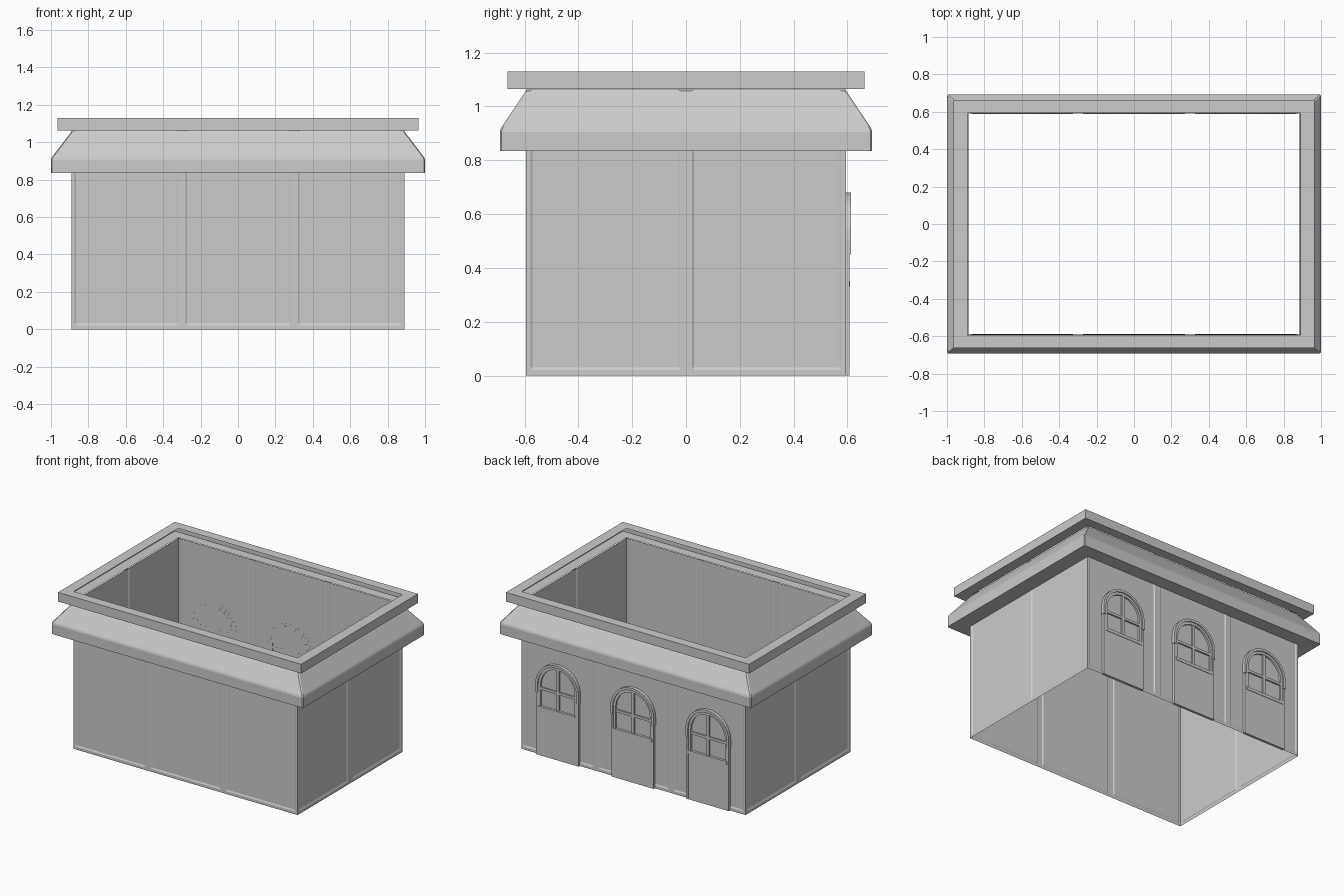
import bpy, bmesh, math

if "Cube" in bpy.data.objects:
    bpy.data.objects.remove(bpy.data.objects["Cube"])

HX, HY = 0.89, 0.594     # wall half sizes
RIM_Z, EAVE_Z = 1.063, 0.835


def finish(bm, name):
    bmesh.ops.remove_doubles(bm, verts=bm.verts, dist=1e-5)
    bmesh.ops.recalc_face_normals(bm, faces=bm.faces)
    me = bpy.data.meshes.new(name)
    bm.to_mesh(me)
    bm.free()
    ob = bpy.data.objects.new(name, me)
    bpy.context.collection.objects.link(ob)
    return ob


def bridge(bm, a, b, closed=True):
    n = len(a)
    for i in range(n if closed else n - 1):
        j = (i + 1) % n
        bm.faces.new((a[i], a[j], b[j], b[i]))


def ring_sweep(name, profile, chamfer):
    """Rectangular rings (half x, half y, z) with cut corners, joined in order."""
    bm = bmesh.new()
    loops = []
    for hx, hy, z in profile:
        c = chamfer
        pts = [(hx, hy - c), (hx - c, hy), (c - hx, hy), (-hx, hy - c),
               (-hx, c - hy), (c - hx, -hy), (hx - c, -hy), (hx, c - hy)]
        loops.append([bm.verts.new((x, y, z)) for x, y in pts])
    for a, b in zip(loops, loops[1:]):
        bridge(bm, a, b)
    return finish(bm, name)


def panel_wall(name, half, dist, panels, angle):
    """Thin wall sheet with shallow sunk panels, turned about z into place."""
    bm = bmesh.new()
    step, depth = 0.008, 0.005
    cols = [(-half, 0)]
    for a, b in panels:
        cols += [(a, 0), (a + step, depth), (b - step, depth), (b, 0)]
    cols.append((half, 0))
    rows = [(0, 0), (0.02, 0), (0.03, 1), (RIM_Z, 1)]
    grid = [[bm.verts.new((u, -dist + d * k, z)) for u, d in cols] for z, k in rows]
    for a, b in zip(grid, grid[1:]):
        bridge(bm, a, b, closed=False)
    ob = finish(bm, name)
    ob.rotation_euler.z = angle
    return ob


def arch(hw, z0, spring, n=16):
    arc = [(hw * math.cos(math.pi * i / n), spring + hw * math.sin(math.pi * i / n))
           for i in range(n + 1)]
    return [(hw, z0)] + arc + [(-hw, z0)]


def arch_band(bm, outer, inner, z0, spring, y0, y1):
    """Raised arch moulding between two half widths."""
    o, i = arch(outer, z0, spring), arch(inner, z0, spring)
    loops = [[bm.verts.new((x, y, z)) for x, z in pts]
             for pts, y in ((o, y0), (o, y1), (i, y1), (i, y0))]
    for a, b in zip(loops, loops[1:]):
        bridge(bm, a, b, closed=False)
    for k in (0, -1):
        bm.faces.new([l[k] for l in loops])


def box(bm, x0, x1, y0, y1, z0, z1):
    vs = bmesh.ops.create_cube(bm, size=1)["verts"]
    for v in vs:
        v.co.x = x0 if v.co.x < 0 else x1
        v.co.y = y0 if v.co.y < 0 else y1
        v.co.z = z0 if v.co.z < 0 else z1


# Four walls: three panels on the long sides, two on the short sides
long_panels = [(-0.875, -0.32), (-0.28, 0.28), (0.32, 0.875)]
short_panels = [(-0.578, -0.022), (0.022, 0.578)]
panel_wall("front_wall", HX, HY, long_panels, 0)
panel_wall("back_wall", HX, HY, long_panels, math.pi)
panel_wall("right_wall", HY, HX, short_panels, math.pi / 2)
panel_wall("left_wall", HY, HX, short_panels, -math.pi / 2)

# Sloped skirt roof with flat soffit
ring_sweep("skirt_roof", [(HX, HY, EAVE_Z), (1.0, 0.692, EAVE_Z), (1.0, 0.692, 0.905),
                          (0.997, 0.689, 0.916), (0.989, 0.682, 0.928),
                          (0.886, 0.591, RIM_Z)], 0.006)

# Parapet rim, open on the inside
ring_sweep("parapet_rim", [(HX, HY, RIM_Z + 0.001), (0.966, 0.663, RIM_Z + 0.001),
                           (0.966, 0.663, 1.13), (HX, HY, 1.13)], 0.0005)

# Arched doors on the back wall
SPRING, SILL = 0.508, 0.33
Y0 = 0.5885


def make_door(index, x):
    bm = bmesh.new()
    arch_band(bm, 0.172, 0.154, 0.45, SPRING, Y0, 0.613)      # hood moulding
    arch_band(bm, 0.154, 0.136, SILL, SPRING, Y0, 0.605)      # window frame
    box(bm, -0.166, 0.166, Y0, 0.607, 0, SILL)                # lower slab
    for s in (-1, 1):                                         # jambs
        box(bm, *sorted((s * 0.154, s * 0.168)), Y0, 0.608, 0, 0.45)
    box(bm, -0.154, 0.154, Y0, 0.610, SILL, SILL + 0.022)     # sill
    box(bm, -0.136, 0.136, Y0, 0.603, 0.47, 0.488)            # cross bar
    box(bm, -0.010, 0.010, Y0, 0.603, SILL, SPRING + 0.14)    # mullion
    bm.faces.new([bm.verts.new((px, 0.592, pz))               # glass
                  for px, pz in arch(0.14, SILL, SPRING)])
    finish(bm, f"arched_door_{index}").location.x = x


for i, x in enumerate((-0.597, 0, 0.597)):
    make_door(i + 1, x)
